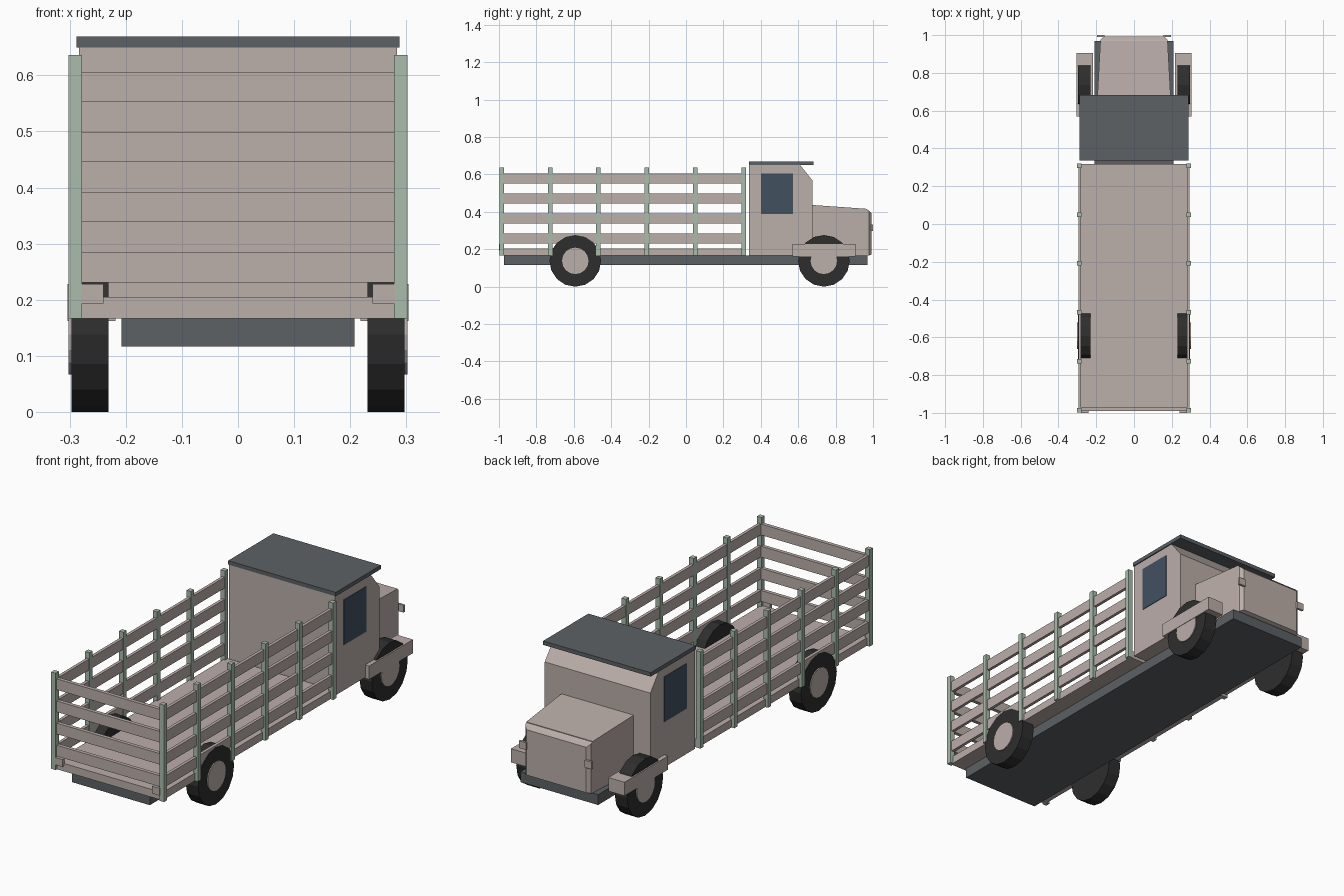
import bpy
import bmesh
import math
from mathutils import Matrix

cube = bpy.data.objects.get("Cube")
if cube:
    bpy.data.objects.remove(cube, do_unlink=True)


def material(name, rgb):
    mat = bpy.data.materials.new(name)
    mat.use_nodes = True
    color = (*rgb, 1.0)
    mat.diffuse_color = color
    bsdf = mat.node_tree.nodes["Principled BSDF"]
    bsdf.inputs["Base Color"].default_value = color
    bsdf.inputs["Roughness"].default_value = 0.8
    return mat


BEIGE = material("beige paint", (0.50, 0.425, 0.40))
SLATE = material("slate grey", (0.108, 0.12, 0.128))
GREEN = material("pale green", (0.40, 0.505, 0.41))
RUBBER = material("black rubber", (0.027, 0.027, 0.027))
GLASS = material("dark blue glass", (0.053, 0.082, 0.118))


def finish(name, bm, mat):
    bmesh.ops.recalc_face_normals(bm, faces=bm.faces)
    mesh = bpy.data.meshes.new(name)
    bm.to_mesh(mesh)
    bm.free()
    mesh.materials.append(mat)
    obj = bpy.data.objects.new(name, mesh)
    bpy.context.collection.objects.link(obj)
    return obj


def box(name, mat, x, y, z):
    """Box from (min, max) ranges on each axis."""
    bm = bmesh.new()
    bmesh.ops.create_cube(bm, size=1)
    for v in bm.verts:
        v.co = [r[0] if c < 0 else r[1] for c, r in zip(v.co, (x, y, z))]
    return finish(name, bm, mat)


def pair(name, mat, x, y, z):
    """Box on the left side and its mirror on the right."""
    box("left_" + name, mat, x, y, z)
    box("right_" + name, mat, (-x[1], -x[0]), y, z)


def side_profile(name, mat, points, half_width):
    """Extrude a (y, z) outline across the width."""
    bm = bmesh.new()
    face = bm.faces.new([bm.verts.new((-half_width, y, z)) for y, z in points])
    ext = bmesh.ops.extrude_face_region(bm, geom=[face])
    moved = [g for g in ext["geom"] if isinstance(g, bmesh.types.BMVert)]
    bmesh.ops.translate(bm, verts=moved, vec=(2 * half_width, 0, 0))
    return finish(name, bm, mat)


def loft(name, mat, sections):
    """Join rectangular sections given as (y, half width, bottom, top)."""
    bm = bmesh.new()
    rings = [[bm.verts.new(p) for p in ((-w, y, lo), (w, y, lo), (w, y, hi), (-w, y, hi))]
             for y, w, lo, hi in sections]
    for a, b in zip(rings, rings[1:]):
        for i in range(4):
            j = (i + 1) % 4
            bm.faces.new((a[i], a[j], b[j], b[i]))
    bm.faces.new(rings[0])
    bm.faces.new(rings[-1])
    return finish(name, bm, mat)


def disc(name, mat, x0, x1, y, z, radius, sides=16):
    """Faceted cylinder with its axle along x."""
    bm = bmesh.new()
    bmesh.ops.create_cone(bm, cap_ends=True, segments=sides, radius1=radius, radius2=radius,
                          depth=abs(x1 - x0),
                          matrix=Matrix.Translation(((x0 + x1) / 2, y, z))
                          @ Matrix.Rotation(math.pi / 2, 4, "Y"))
    return finish(name, bm, mat)


# Chassis and load floor
DECK = 0.167
box("chassis", SLATE, (-0.208, 0.208), (-0.972, 0.97), (0.117, DECK))
box("bed_floor", BEIGE, (-0.287, 0.287), (-0.988, 0.318), (DECK, 0.205))

# Stake posts
REAR, FRONT, STAKES = -0.986, 0.309, 6
for i in range(STAKES):
    y = REAR + (FRONT - REAR) * i / (STAKES - 1)
    pair(f"stake_post_{i + 1}", GREEN, (0.278, 0.302), (y - 0.012, y + 0.012), (DECK, 0.636))

# Side and tail slats
for i in range(4):
    z = 0.231 + 0.1072 * i
    pair(f"side_slat_{i + 1}", BEIGE, (0.28, 0.295), (REAR, FRONT), (z, z + 0.053))
    box(f"tail_slat_{i + 1}", BEIGE, (-0.285, 0.285), (-0.99, -0.972), (z, z + 0.053))

# Cab, roof and side windows
side_profile("cab", BEIGE,
             [(0.337, DECK), (0.677, DECK), (0.677, 0.567), (0.609, 0.652), (0.337, 0.652)],
             0.283)
box("roof", SLATE, (-0.288, 0.288), (0.336, 0.682), (0.65, 0.669))
pair("side_window", GLASS, (0.28, 0.286), (0.402, 0.573), (0.388, 0.606))

# Hood and bevelled grille
loft("hood", BEIGE, [(0.67, 0.194, DECK, 0.437), (0.968, 0.178, DECK, 0.416)])
loft("grille", BEIGE, [(0.966, 0.178, DECK, 0.414), (0.978, 0.176, DECK, 0.407),
                       (0.992, 0.16, 0.172, 0.392)])

# Lamps
pair("headlamp", BEIGE, (0.157, 0.195), (0.989, 1.0), (0.297, 0.332))
pair("tail_lamp", BEIGE, (0.24, 0.28), (-1.0, -0.985), (0.193, 0.228))

# Fenders
pair("front_fender", BEIGE, (0.218, 0.304), (0.57, 0.905), (0.162, 0.228))

# Wheels
RADIUS = 0.138
for end, y in (("front", 0.737), ("rear", -0.592)):
    for side, s in (("left", 1), ("right", -1)):
        disc(f"{end}_{side}_tyre", RUBBER, s * 0.231, s * 0.297, y, RADIUS, RADIUS)
        disc(f"{end}_{side}_hub", BEIGE, s * 0.25, s * 0.302, y, RADIUS, 0.071)
